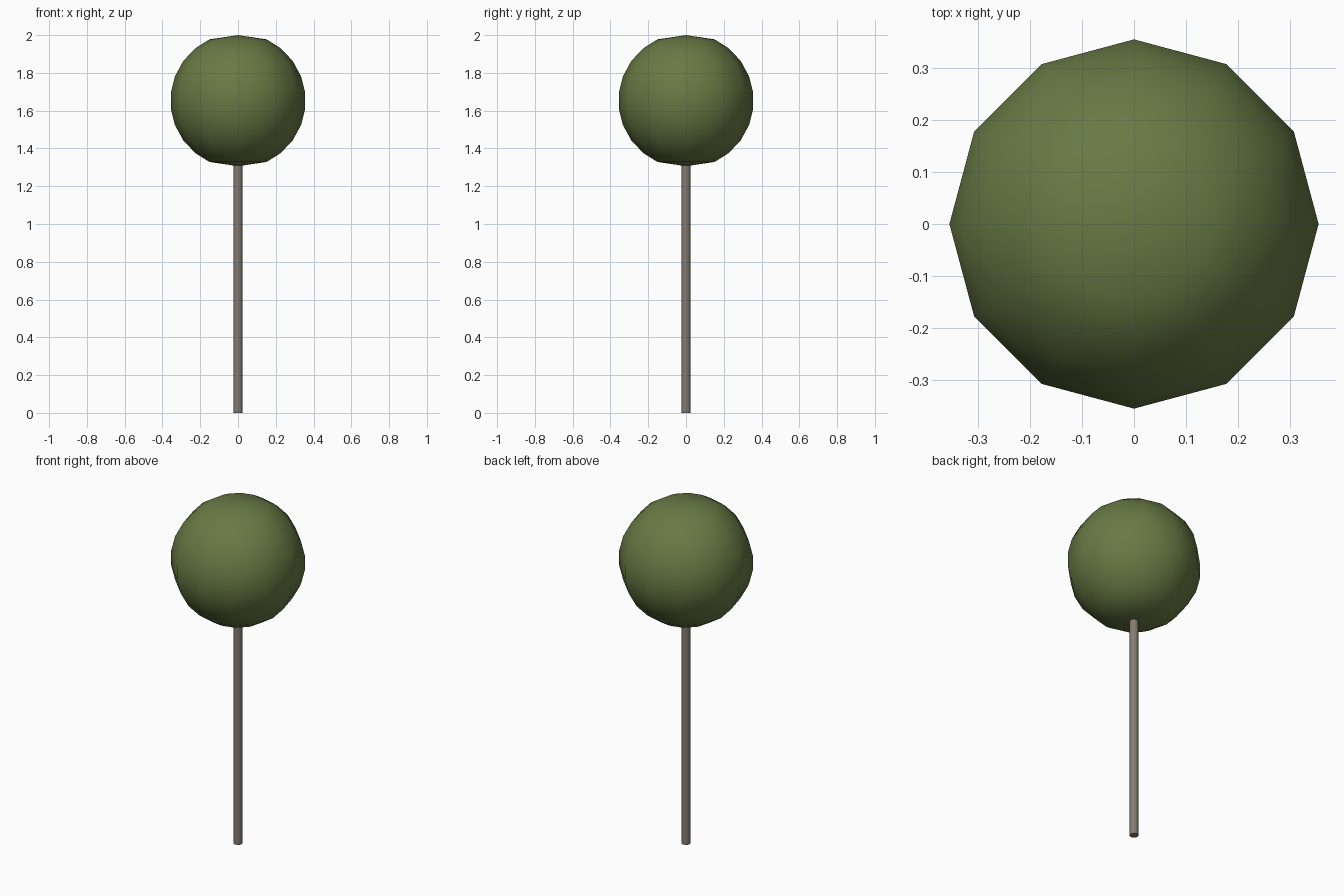
import bpy, bmesh, math

if "Cube" in bpy.data.objects:
    bpy.data.objects.remove(bpy.data.objects["Cube"])

SIDES = 12


def lathe(name, profile, color):
    """Spin an (r, z) profile listed from bottom to top; r = 0 ends are poles."""
    bm = bmesh.new()
    rings = []
    for r, z in profile:
        if r == 0:
            rings.append([bm.verts.new((0, 0, z))] * SIDES)
        else:
            rings.append([bm.verts.new((r * math.cos(2 * math.pi * i / SIDES),
                                        r * math.sin(2 * math.pi * i / SIDES), z))
                          for i in range(SIDES)])
    for low, high in zip(rings, rings[1:]):
        for i in range(SIDES):
            j = (i + 1) % SIDES
            corners = list(dict.fromkeys((low[i], low[j], high[j], high[i])))
            bm.faces.new(corners)
    bmesh.ops.recalc_face_normals(bm, faces=bm.faces)
    mesh = bpy.data.meshes.new(name)
    bm.to_mesh(mesh)
    bm.free()
    obj = bpy.data.objects.new(name, mesh)
    bpy.context.collection.objects.link(obj)
    mat = bpy.data.materials.new(name + "_color")
    mat.diffuse_color = (*color, 1)
    mat.use_nodes = True
    mat.node_tree.nodes["Principled BSDF"].inputs["Base Color"].default_value = mat.diffuse_color
    mesh.materials.append(mat)
    bpy.ops.object.select_all(action='DESELECT')
    obj.select_set(True)
    bpy.context.view_layer.objects.active = obj
    bpy.ops.object.shade_smooth_by_angle(angle=math.radians(40))
    return obj


# Trunk: thin closed pole reaching into the crown
lathe("trunk", [(0, 0), (0.024, 0), (0.024, 1.34), (0, 1.34)], (0.24, 0.20, 0.165))

# Crown: ball of foliage with slightly flattened poles
CENTER, RADIUS, POLE = 1.653, 0.358, 0.347
upper = [(RADIUS * math.sin(math.radians(a)), RADIUS * math.cos(math.radians(a)))
         for a in (83, 69, 54, 39, 25)] + [(0, POLE)]
profile = [(r, CENTER - z) for r, z in reversed(upper)] + [(r, CENTER + z) for r, z in upper]
lathe("foliage_ball", profile, (0.138, 0.195, 0.058))
